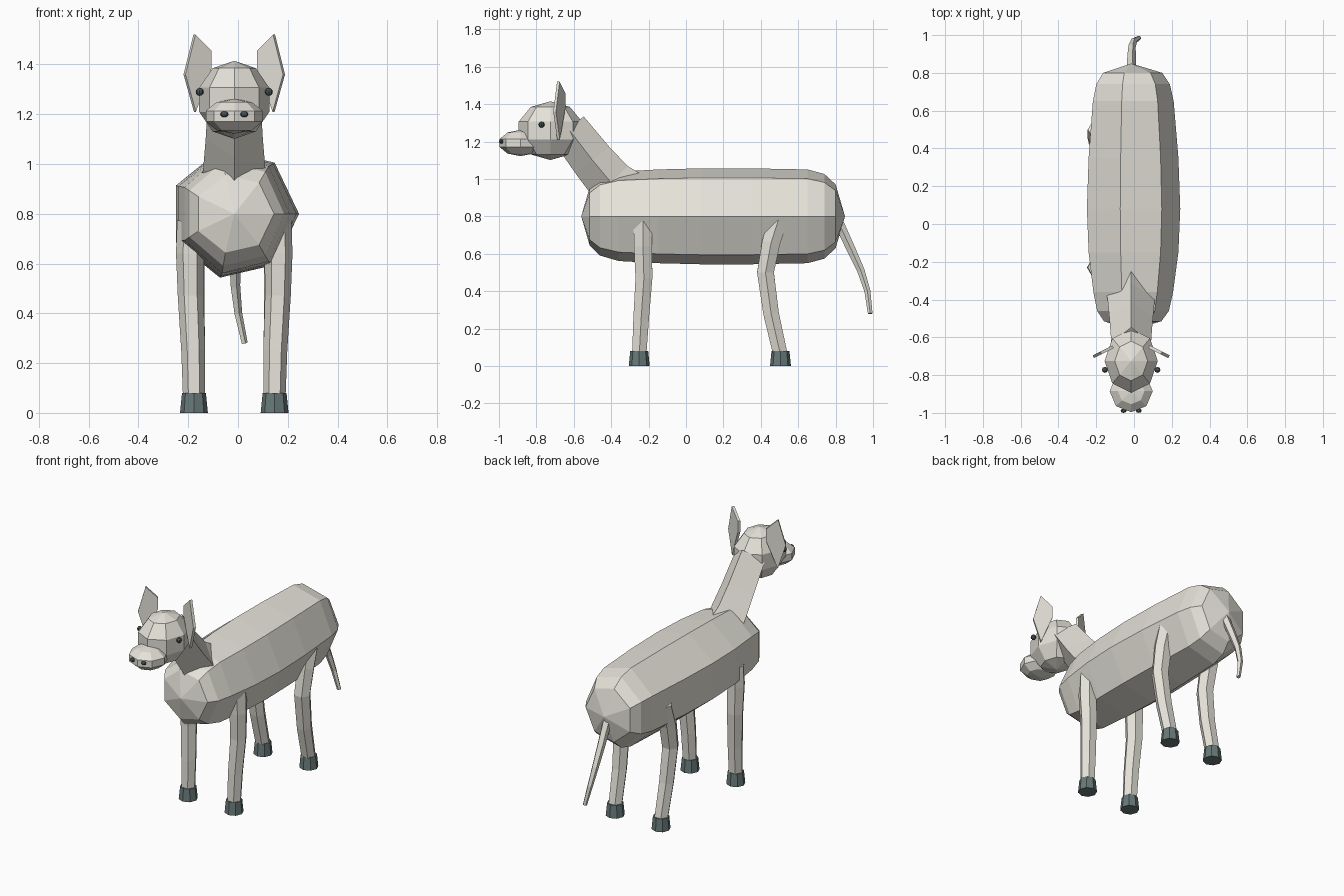
import bpy, bmesh
from math import sin, cos, pi
from mathutils import Vector, Matrix

if "Cube" in bpy.data.objects:
    bpy.data.objects.remove(bpy.data.objects["Cube"])

CX = -0.015  # symmetry plane


def material(name, color):
    m = bpy.data.materials.new(name)
    m.diffuse_color = color
    m.use_nodes = True
    m.node_tree.nodes["Principled BSDF"].inputs["Base Color"].default_value = m.diffuse_color
    return m


cream = material("cream", (0.78, 0.76, 0.69, 1))
dark = material("dark", (0.14, 0.19, 0.19, 1))
black = material("eye_dark", (0.06, 0.08, 0.08, 1))


def finish(name, bm, mat):
    bmesh.ops.recalc_face_normals(bm, faces=bm.faces)
    me = bpy.data.meshes.new(name)
    bm.to_mesh(me)
    bm.free()
    me.materials.append(mat)
    ob = bpy.data.objects.new(name, me)
    bpy.context.collection.objects.link(ob)
    return ob


def loft(name, rings, mat, tips=(None, None)):
    """Skin a list of rings; each end is a flat cap or a fan to a tip point."""
    bm = bmesh.new()
    vs = [[bm.verts.new(p) for p in r] for r in rings]
    n = len(vs[0])
    for a, b in zip(vs, vs[1:]):
        for i in range(n):
            j = (i + 1) % n
            bm.faces.new((a[i], a[j], b[j], b[i]))
    for ring, tip in ((vs[0], tips[0]), (vs[-1], tips[1])):
        if tip is None:
            bm.faces.new(ring)
        else:
            t = bm.verts.new(tip)
            for i in range(n):
                bm.faces.new((ring[i], ring[(i + 1) % n], t))
    return finish(name, bm, mat)


def tube(name, path, radii, n, mat):
    """Tapered n-sided tube along a path, one corner pointing along x."""
    pts = [Vector(p) for p in path]
    rings = []
    for k, (p, r) in enumerate(zip(pts, radii)):
        t = (pts[min(k + 1, len(pts) - 1)] - pts[max(k - 1, 0)]).normalized()
        side = (Vector((1, 0, 0)) - t * t.x).normalized()
        up = t.cross(side)
        rings.append([p + r * (side * cos(2 * pi * i / n) + up * sin(2 * pi * i / n))
                      for i in range(n)])
    return loft(name, rings, mat)


def ball(name, center, size, mat, u=8, v=5):
    bm = bmesh.new()
    m = Matrix.Translation(center) @ Matrix.Diagonal((*size, 1))
    bmesh.ops.create_uvsphere(bm, u_segments=u, v_segments=v, radius=1, matrix=m)
    return finish(name, bm, mat)


# Body: seven-sided barrel (y, x radius, z radius)
body = [(-0.515, 0.16, 0.16), (-0.46, 0.2, 0.215), (-0.36, 0.222, 0.245),
        (-0.15, 0.25, 0.257), (0.08, 0.26, 0.263), (0.35, 0.25, 0.263),
        (0.65, 0.225, 0.257), (0.74, 0.205, 0.232), (0.80, 0.165, 0.175)]
loft("body", [[(CX + rx * cos(2 * pi * i / 7), y, 0.8 + rz * sin(2 * pi * i / 7))
               for i in range(7)] for y, rx, rz in body], cream,
     ((CX, -0.56, 0.8), (CX, 0.85, 0.8)))

# Neck: four-sided, curving up to the head
tube("neck", [(CX, -0.30, 0.90), (CX, -0.40, 0.98), (CX, -0.50, 1.10), (CX, -0.63, 1.27)],
     [0.14, 0.125, 0.115, 0.105], 4, cream)

# Head and muzzle
ball("head", (CX, -0.725, 1.258), (0.148, 0.178, 0.157), cream)
ball("muzzle", (CX, -0.885, 1.192), (0.12, 0.117, 0.07), cream)

# Tail
tube("tail", [(CX, 0.81, 0.78), (CX, 0.88, 0.63), (-0.012, 0.935, 0.51),
              (0.0, 0.97, 0.40), (0.026, 0.985, 0.28)],
     [0.028, 0.025, 0.021, 0.017, 0.013], 5, cream)

ear_outline = [(0.16, 1.52), (0.095, 1.455), (0.095, 1.385), (0.158, 1.21), (0.2, 1.36)]
for s, side in ((-1, "left"), (1, "right")):
    # Ears: thin leaf plates, angled forward at the outer edge
    plates = [[(CX + s * (x + 0.004 * k), -0.65 - 0.5 * (x - 0.095) + 0.007 * k, z)
               for x, z in ear_outline] for k in (-1, 1)]
    loft(side + "_ear", plates, cream)
    # Eyes and nostrils
    ball(side + "_eye", (CX + s * 0.139, -0.772, 1.29), (0.016,) * 3, black, 8, 6)
    ball(side + "_nostril", (CX + s * 0.04, -0.988, 1.2), (0.016, 0.012, 0.012), black, 8, 6)
    # Legs and hooves
    legs = {
        "front": ([(0.172, -0.23, 0.77), (0.178, -0.23, 0.64), (0.175, -0.225, 0.47),
                   (0.165, -0.24, 0.25), (0.162, -0.25, 0.06)], -0.25),
        "back": ([(0.172, 0.50, 0.80), (0.175, 0.455, 0.66), (0.172, 0.425, 0.50),
                  (0.166, 0.455, 0.28), (0.162, 0.505, 0.06)], 0.505),
    }
    for where, (path, hy) in legs.items():
        tube(f"{where}_{side}_leg", [(CX + s * x, y, z) for x, y, z in path],
             [0.058, 0.056, 0.052, 0.048, 0.044], 6, cream)
        tube(f"{where}_{side}_hoof", [(CX + s * 0.162, hy, 0), (CX + s * 0.162, hy, 0.08)],
             [0.056, 0.048], 8, dark)
